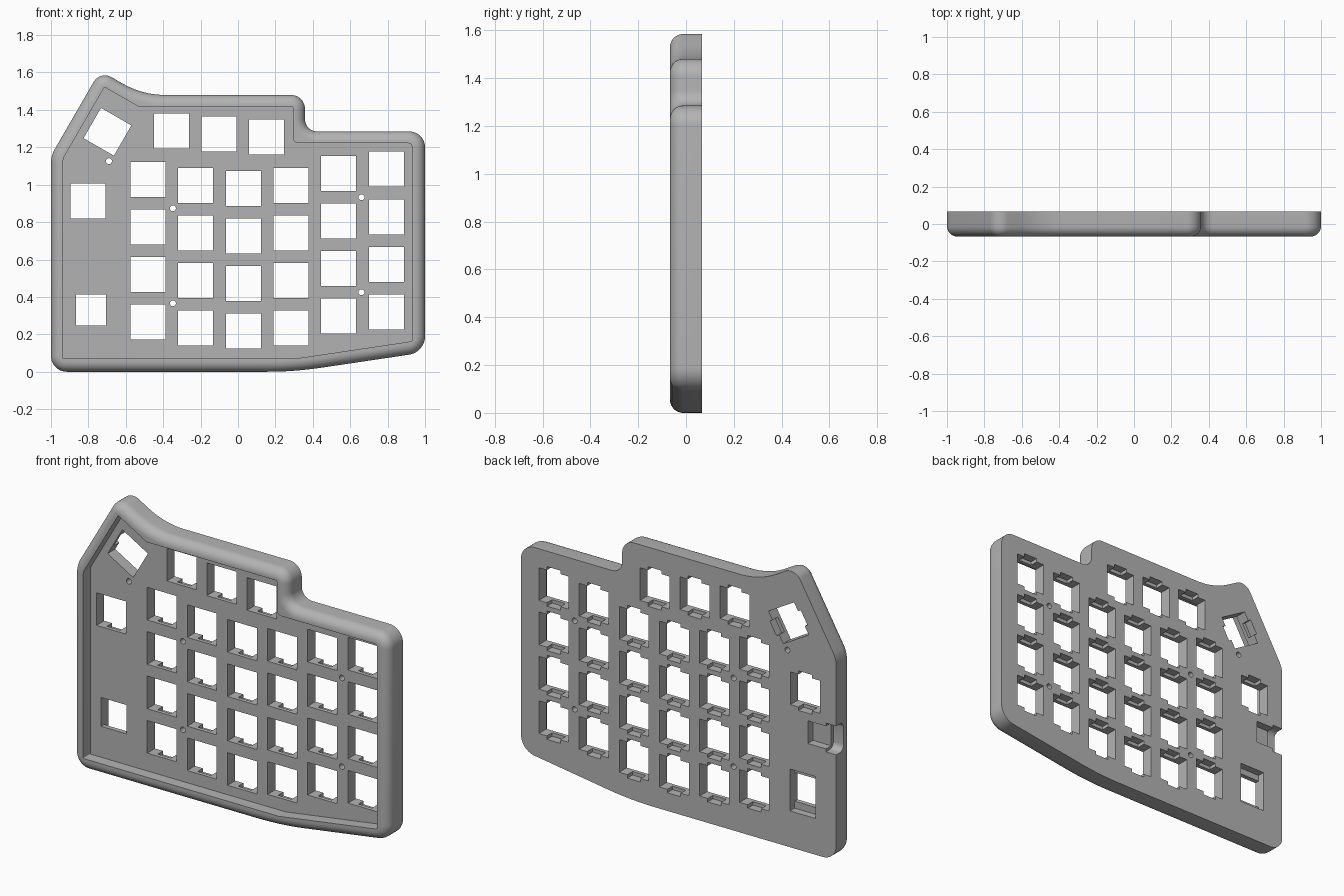
import bpy, bmesh, math
from mathutils import Matrix, Vector

if "Cube" in bpy.data.objects:
    bpy.data.objects.remove(bpy.data.objects["Cube"])

BACK, FRONT, FLOOR = 0.067, -0.067, -0.002   # depths along y
KEY = 0.187                                  # key opening size
EDGE = 0.055                                 # front edge rounding

grey = bpy.data.materials.new("case grey")
grey.use_nodes = True
grey.diffuse_color = (0.45, 0.45, 0.45, 1)
grey.node_tree.nodes["Principled BSDF"].inputs["Base Color"].default_value = grey.diffuse_color


def make_object(name, bm):
    bmesh.ops.recalc_face_normals(bm, faces=bm.faces)
    mesh = bpy.data.meshes.new(name)
    bm.to_mesh(mesh)
    bm.free()
    mesh.materials.append(grey)
    obj = bpy.data.objects.new(name, mesh)
    bpy.context.collection.objects.link(obj)
    return obj


def rounded(corners, steps=10):
    """Fillet a counter-clockwise polygon; gives (point, outward normal) pairs."""
    result = []
    for i, (x, z, r) in enumerate(corners):
        p = Vector((x, z))
        a = Vector(corners[i - 1][:2])
        b = Vector(corners[(i + 1) % len(corners)][:2])
        u, v = (a - p).normalized(), (b - p).normalized()
        half = u.angle(v) / 2
        centre = p + (u + v).normalized() * r / math.sin(half)
        start = p + u * r / math.tan(half) - centre
        turn = math.pi - 2 * half
        side = 1 if (p - a).cross(b - p) > 0 else -1
        for k in range(steps + 1):
            arm = Matrix.Rotation(side * turn * k / steps, 2) @ start
            result.append((centre + arm, arm.normalized() * side))
    return result


def loft(outline, layers):
    """Stack inset copies of an outline along y, capped at both ends."""
    bm = bmesh.new()
    rings = []
    for y, inset in layers:
        pts = [p - n * inset for p, n in outline]
        rings.append([bm.verts.new((p.x, y, p.y)) for p in pts])
    for lower, upper in zip(rings, rings[1:]):
        for i in range(len(lower)):
            bm.faces.new((lower[i - 1], lower[i], upper[i], upper[i - 1]))
    bm.faces.new(rings[0])
    bm.faces.new(rings[-1])
    return bm


def add_box(bm, x, z, width, height, y0, y1, turn=0):
    place = Matrix.Translation((x, (y0 + y1) / 2, z)) @ Matrix.Rotation(turn, 4, "Y")
    return bmesh.ops.create_cube(bm, size=1,
                                 matrix=place @ Matrix.Diagonal((width, y1 - y0, height, 1)))


# Case body with a rounded front edge
outer = [(-1, 0, 0.085), (0.3, 0, 2), (1, 0.104, 0.1), (1, 1.285, 0.085),
         (0.358, 1.285, 0.065), (0.358, 1.48, 0.075), (-0.511, 1.48, 0.45),
         (-0.737, 1.61, 0.07), (-1, 1.155, 0.15)]
layers = [(BACK, 0)]
for k in range(9):
    a = math.pi / 2 * k / 8
    layers.append((FRONT + EDGE * (1 - math.sin(a)), EDGE * (1 - math.cos(a))))
case = make_object("keyboard_case", loft(rounded(outer), layers))

# Front recess
inner = [(-0.935, 0.07, 0.004), (0.305, 0.07, 0.004), (0.93, 0.163, 0.004),
         (0.93, 1.222, 0.02), (0.293, 1.222, 0.03), (0.293, 1.418, 0.006),
         (-0.533, 1.418, 0.004), (-0.714, 1.522, 0.004), (-0.935, 1.14, 0.06)]
cutters = [make_object("recess_cutter", loft(rounded(inner, 4), [(FLOOR, 0), (-0.2, 0)]))]

# Key positions: columns of four, upper row, thumb keys
keys = []
for x, top in [(-0.481, 1.029), (-0.227, 0.997), (0.029, 0.981),
               (0.283, 0.997), (0.537, 1.061), (0.793, 1.083)]:
    keys += [(x, top - 0.2545 * row, 0) for row in range(4)]
keys += [(-0.356 + 0.254 * i, 1.286 - 0.016 * i, 0) for i in range(3)]
keys += [(-0.803, 0.912, 0), (-0.698, 1.283, math.radians(-60))]

# Through openings: keys, dial and screw holes
bm = bmesh.new()
for x, z, turn in keys:
    add_box(bm, x, z, KEY, KEY, -0.1, 0.1, turn)
add_box(bm, -0.787, 0.33, 0.16, 0.165, -0.1, 0.1)
for x, z in [(-0.69, 1.126), (-0.348, 0.874), (-0.348, 0.366), (0.66, 0.933), (0.66, 0.425)]:
    bmesh.ops.create_cone(bm, cap_ends=True, segments=20, radius1=0.016, radius2=0.016, depth=0.2,
                          matrix=Matrix.Translation((x, 0, z)) @ Matrix.Rotation(math.pi / 2, 4, "X"))
cutters.append(make_object("opening_cutter", bm))

# Clip pockets on the back, and the taller pocket behind the dial
bm = bmesh.new()
for x, z, turn in keys:
    add_box(bm, x, z, 0.085, KEY + 0.04, 0.02, 0.1, turn)
add_box(bm, -0.787, 0.328, 0.161, 0.24, 0.025, 0.1)
add_box(bm, -0.88, 0.69, 0.12, 0.13, 0.02, 0.1)
cutters.append(make_object("pocket_cutter", bm))

# Rounded cable port through the side wall
bm = bmesh.new()
add_box(bm, -1.03, 0.69, 0.19, 0.165, 0.0, 0.2)
along = [e for e in bm.edges if abs(e.verts[0].co.x - e.verts[1].co.x) > 0.1]
bmesh.ops.bevel(bm, geom=along, offset=0.035, segments=6, profile=0.5, affect="EDGES")
cutters.append(make_object("port_cutter", bm))

# Cut everything and finish the shading
bpy.context.view_layer.objects.active = case
for obj in bpy.context.selected_objects:
    obj.select_set(False)
case.select_set(True)
for cutter in cutters:
    cutter.hide_render = True
    mod = case.modifiers.new(cutter.name, "BOOLEAN")
    mod.operation = "DIFFERENCE"
    mod.solver = "EXACT"
    mod.object = cutter
    bpy.ops.object.modifier_apply(modifier=mod.name)
    bpy.data.objects.remove(cutter)
bpy.ops.object.shade_smooth_by_angle(angle=math.radians(30))
